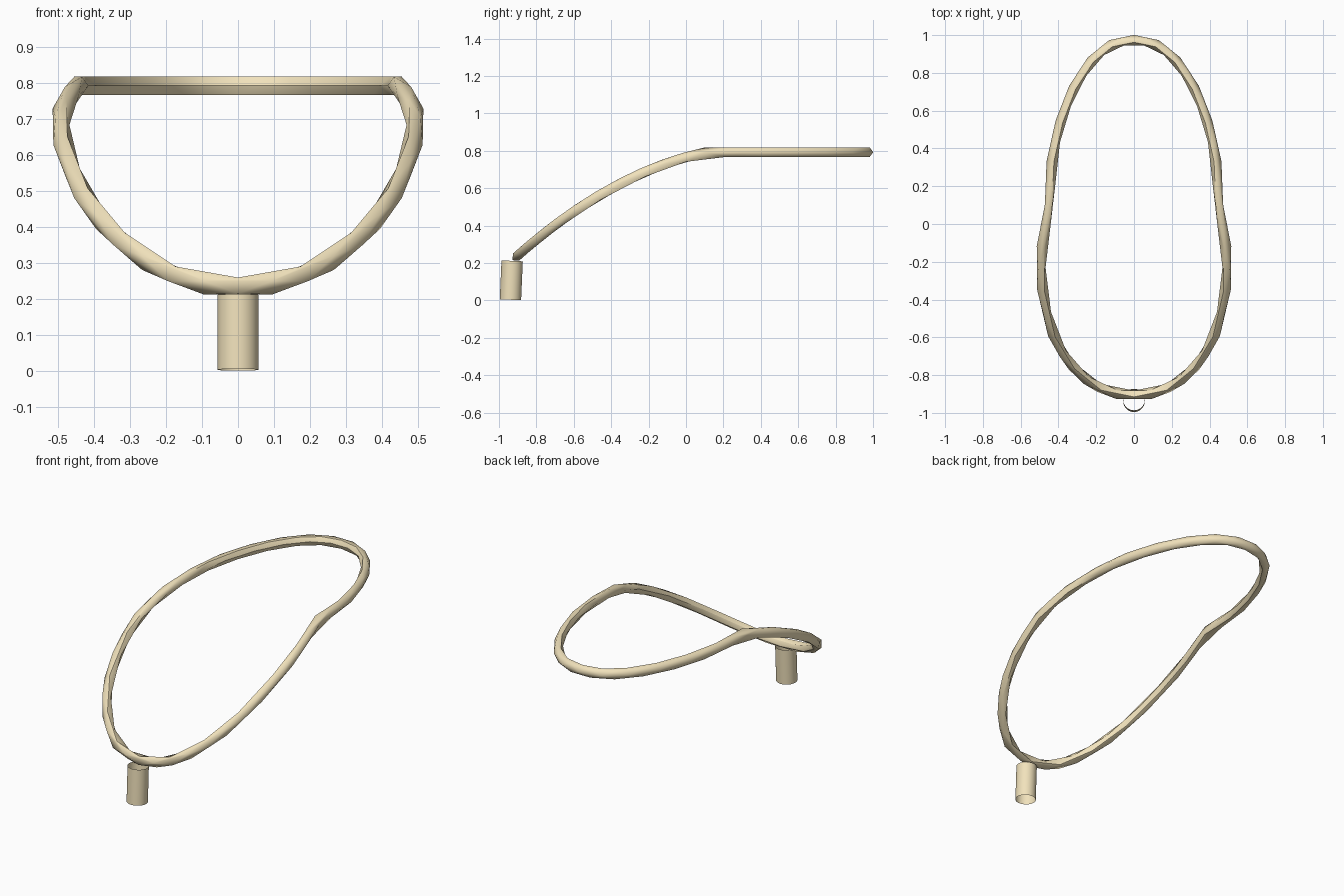
import bpy, bmesh, math
from mathutils import Vector, Matrix

if "Cube" in bpy.data.objects:
    bpy.data.objects.remove(bpy.data.objects["Cube"])

mat = bpy.data.materials.new("tan")
mat.diffuse_color = (0.88, 0.76, 0.50, 1)
mat.use_nodes = True
mat.node_tree.nodes["Principled BSDF"].inputs["Base Color"].default_value = mat.diffuse_color


def finish(bm, name, angle):
    bmesh.ops.recalc_face_normals(bm, faces=bm.faces)
    me = bpy.data.meshes.new(name)
    bm.to_mesh(me)
    bm.free()
    ob = bpy.data.objects.new(name, me)
    bpy.context.collection.objects.link(ob)
    me.materials.append(mat)
    bpy.ops.object.select_all(action='DESELECT')
    ob.select_set(True)
    bpy.context.view_layer.objects.active = ob
    bpy.ops.object.shade_smooth_by_angle(angle=math.radians(angle))
    return ob


# Hoop centreline: half outline in plan, mirrored to a closed loop
half = [(0, -.908), (.18, -.872), (.325, -.757), (.43, -.587), (.487, -.345),
        (.489, -.12), (.446, .1), (.437, .33), (.39, .54), (.32, .72),
        (.225, .865), (.12, .95), (0, .975)]
loop = [Vector(p) for p in half] + [Vector((-x, y)) for x, y in half[-2:0:-1]]
N = len(loop)


def plan(t):
    i, u = math.floor(t), t - math.floor(t)
    a, b, c, d = (loop[(i + k) % N] for k in (-1, 0, 1, 2))
    return b + (c - a) * (u / 2) + (2 * a - 5 * b + 4 * c - d) * (u * u / 2) \
        + (3 * b - a - 3 * c + d) * (u ** 3 / 2)


# Level at the back, curving down to the front
def centre(t):
    p = plan(t)
    u = max(0, .1 - p.y)
    return Vector((p.x, p.y, .793 - .217 * u - .336 * u * u))


def normal(y):
    u = .1 - y
    slope = .217 + .672 * u if u > 0 else 0
    return Vector((0, -slope, 1)).normalized()


# Hoop: six-sided tube whose alternate rows are staggered half a step
SIDES = 6
bm = bmesh.new()
rows = []
for i in range(N):
    ring = []
    for j in range(SIDES):
        t = i + .5 * (j % 2)
        c = centre(t)
        tangent = (centre(t + .05) - centre(t - .05)).normalized()
        n = normal(c.y)
        out = tangent.cross(n).normalized()
        a = 2 * math.pi * j / SIDES
        ring.append(bm.verts.new(c + out * (.026 * math.cos(a)) + n * (.029 * math.sin(a))))
    rows.append(ring)
for i in range(N):
    for j in range(SIDES):
        k, m = (j + 1) % SIDES, (i + 1) % N
        a, b, c, d = rows[i][j], rows[i][k], rows[m][k], rows[m][j]
        if j % 2 == 0:
            bm.faces.new((a, b, d))
            bm.faces.new((b, c, d))
        else:
            bm.faces.new((a, b, c))
            bm.faces.new((a, c, d))
finish(bm, "hoop", 60)

# Socket: open-ended, slightly tilted tube under the front of the hoop
bm = bmesh.new()
bmesh.ops.create_cone(bm, cap_ends=False, segments=32, radius1=.057, radius2=.057, depth=.208,
                      matrix=Matrix.Translation((0, -.934, .108)) @ Matrix.Rotation(math.radians(-2.5), 4, 'X'))
finish(bm, "handle_socket", 40)
